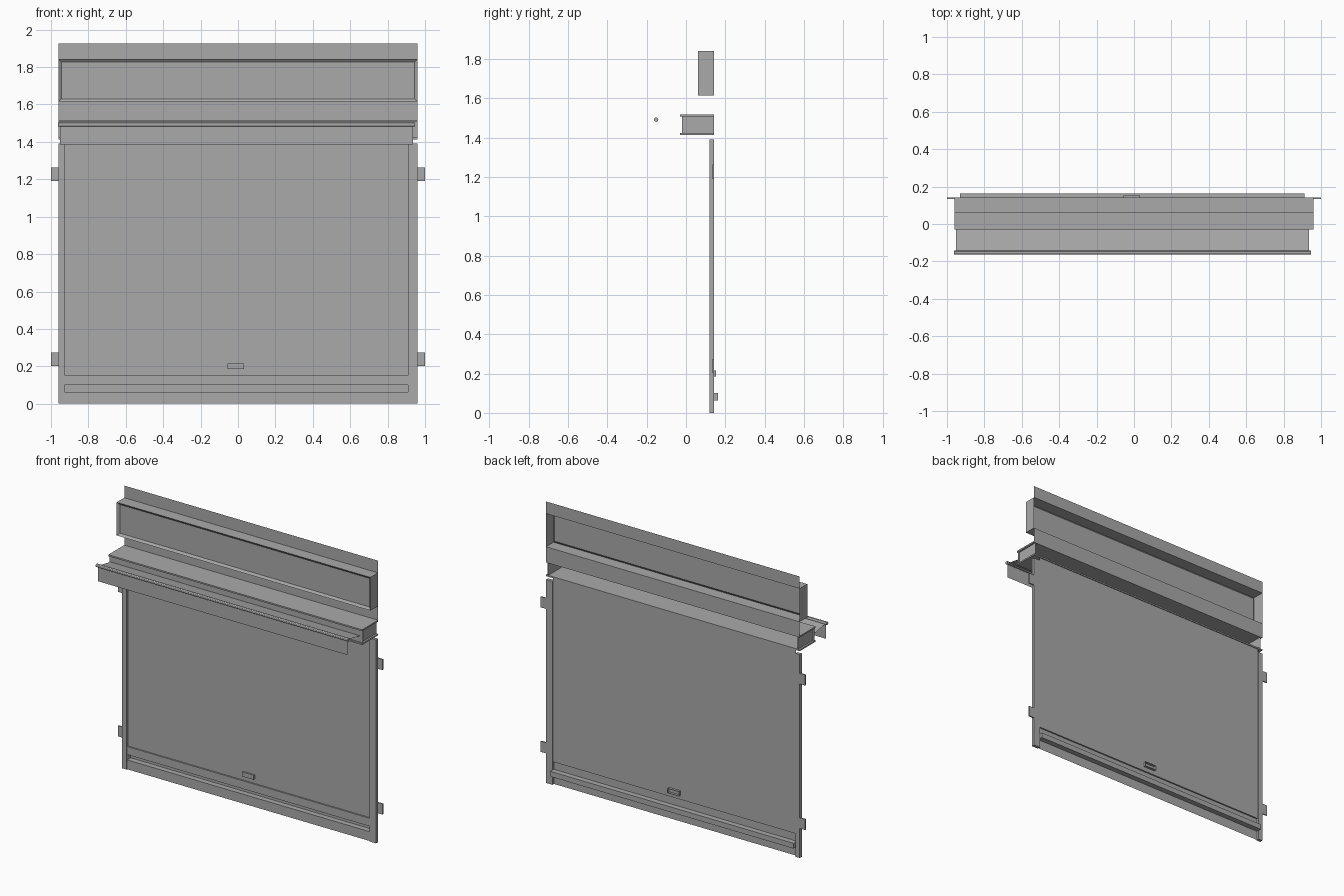
import bpy, bmesh
from math import pi
from mathutils import Matrix, Vector

cube = bpy.data.objects.get("Cube")
if cube:
    bpy.data.objects.remove(cube)

grey = bpy.data.materials.new("plain_grey")
grey.use_nodes = True
colour = (0.4, 0.4, 0.4, 1)
grey.diffuse_color = colour
grey.node_tree.nodes["Principled BSDF"].inputs["Base Color"].default_value = colour


def finish(name, bm):
    mesh = bpy.data.meshes.new(name)
    bm.to_mesh(mesh)
    bm.free()
    mesh.materials.append(grey)
    obj = bpy.data.objects.new(name, mesh)
    bpy.context.collection.objects.link(obj)
    return obj


def box(name, x, y, z, open_back=False):
    """Box between (low, high) pairs, optionally without its back face."""
    bm = bmesh.new()
    size = [b - a for a, b in (x, y, z)]
    mid = Vector([(a + b) / 2 for a, b in (x, y, z)])
    bmesh.ops.create_cube(bm, size=1, matrix=Matrix.Translation(mid) @ Matrix.Diagonal((*size, 1)))
    if open_back:
        back = [f for f in bm.faces if f.normal.y > 0.9]
        bmesh.ops.delete(bm, geom=back, context="FACES_ONLY")
    return finish(name, bm)


def sheet(name, x, profile):
    """Folded sheet: a (y, z) profile drawn out along x."""
    bm = bmesh.new()
    rows = [[bm.verts.new((px, y, z)) for y, z in profile] for px in x]
    for i in range(len(profile) - 1):
        bm.faces.new((rows[0][i], rows[0][i + 1], rows[1][i + 1], rows[1][i]))
    return finish(name, bm)


WIDE = (-0.96, 0.96)
DOOR = (-0.928, 0.911)
BACK = 0.142

# Flat wall strips above and below the header box
sheet("top_strip", WIDE, [(BACK, 1.925), (BACK, 1.842)])
sheet("middle_strip", WIDE, [(BACK, 1.615), (BACK, 1.515)])

# Header box, open at the back, with a recessed front panel
header = box("header_box", WIDE, (0.06, BACK), (1.615, 1.842), open_back=True)
bm = bmesh.new()
bm.from_mesh(header.data)
bmesh.ops.recalc_face_normals(bm, faces=bm.faces)
front = min(bm.faces, key=lambda f: f.calc_center_median().y)
bmesh.ops.inset_individual(bm, faces=[front], thickness=0.022)
for v in front.verts:
    v.co.y += 0.012
bm.to_mesh(header.data)
bm.free()

# Awning housing: two flanges, a front face and recessed ends
box("housing_top", WIDE, (-0.03, BACK), (1.508, 1.518))
box("housing_bottom", WIDE, (-0.03, BACK), (1.414, 1.424))
sheet("housing_front", WIDE, [(-0.02, 1.51), (-0.02, 1.42)])
for side, x in (("left", 0.945), ("right", -0.945)):
    box(side + "_housing_end", (x - 0.002, x + 0.002), (-0.02, BACK), (1.424, 1.508))

# Awning cloth, hanging valance and front rod
CLOTH = (-0.952, 0.936)
sheet("awning_cloth", CLOTH, [(-0.02, 1.467), (-0.152, 1.49)])
sheet("awning_valance", CLOTH, [(-0.152, 1.488), (-0.152, 1.385)])
bm = bmesh.new()
bmesh.ops.create_cone(bm, cap_ends=True, segments=12, radius1=0.011, radius2=0.011, depth=1.908,
                      matrix=Matrix.Translation((-0.009, -0.152, 1.492)) @ Matrix.Rotation(pi / 2, 4, "Y"))
finish("awning_rod", bm)
bpy.context.view_layer.objects.active = bpy.data.objects["awning_rod"]
bpy.data.objects["awning_rod"].select_set(True)
bpy.ops.object.shade_smooth_by_angle()

# Shutter curtain with a forward step and a groove folded to the back
sheet("shutter_curtain", DOOR, [(0.136, 1.416), (0.136, 0.155), (0.126, 0.155), (0.126, 0.1),
                                (0.163, 0.1), (0.163, 0.064), (0.126, 0.064), (0.126, 0)])
for side, x in zip(("right", "left"), DOOR):
    box(side + "_groove_end", (x - 0.001, x + 0.001), (0.126, 0.163), (0.064, 0.1))

# Lift handle, hollow at the back
box("lift_handle", (-0.055, 0.032), (0.124, 0.153), (0.185, 0.215), open_back=True)

# Guide rails and their fixing tabs
for side, sign, inner in (("left", 1, 0.911), ("right", -1, -0.928)):
    box(side + "_rail", sorted((inner, sign * 0.96)), (0.12, BACK), (0, 1.391))
    for level, z in (("upper", 1.19), ("lower", 0.202)):
        box(f"{side}_{level}_tab", sorted((sign * 0.96, sign)), (0.134, BACK), (z, z + 0.073))
